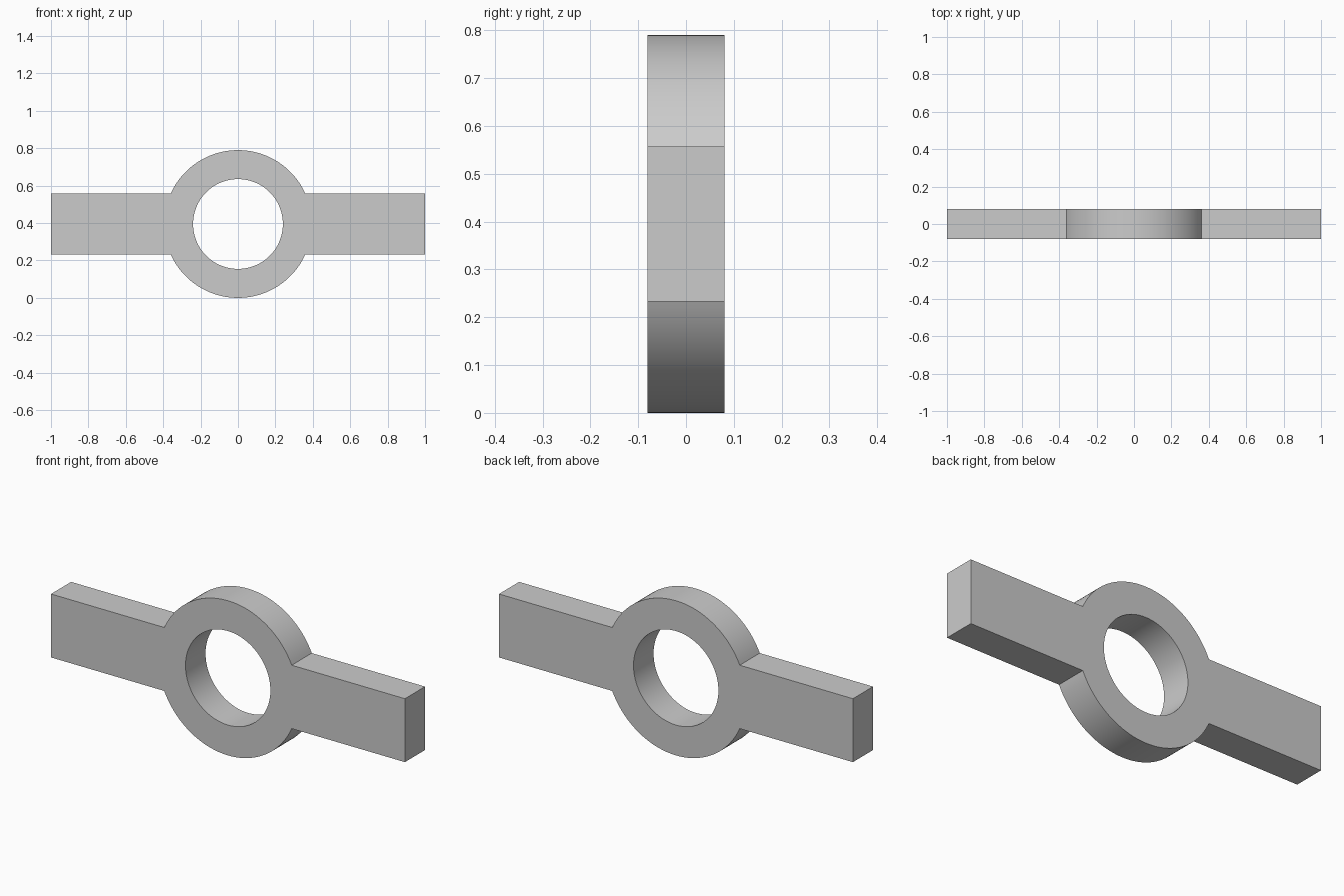
import bpy, bmesh, math
from mathutils import Vector

if "Cube" in bpy.data.objects:
    bpy.data.objects.remove(bpy.data.objects["Cube"], do_unlink=True)

RING_R, HOLE_R = 0.395, 0.24
ARM_LENGTH, ARM_HALF_HEIGHT = 1.0, 0.162
HALF_DEPTH = 0.081
STEPS = 64


def arc(radius, start, end, steps):
    """Points along an arc in the upright plane, around the ring centre."""
    angles = [start + (end - start) * i / steps for i in range(steps + 1)]
    return [(radius * math.cos(a), radius * math.sin(a)) for a in angles]


def add_loop(bm, points):
    verts = [bm.verts.new((x, -HALF_DEPTH, z + RING_R)) for x, z in points]
    return [bm.edges.new((v, verts[i - 1])) for i, v in enumerate(verts)]


# Outline: ring arcs joined by the two square-ended arms
join = math.asin(ARM_HALF_HEIGHT / RING_R)
upper = arc(RING_R, join, math.pi - join, STEPS)
half = [(ARM_LENGTH, ARM_HALF_HEIGHT)] + upper + [(-ARM_LENGTH, ARM_HALF_HEIGHT)]
outline = half + [(-x, -z) for x, z in half]
hole = arc(HOLE_R, 0, math.tau, 2 * STEPS)[:-1]

# Fill the flat profile and give it depth
bm = bmesh.new()
edges = add_loop(bm, outline) + add_loop(bm, hole)
bmesh.ops.triangle_fill(bm, edges=edges, use_beauty=True)
extruded = bmesh.ops.extrude_face_region(bm, geom=bm.faces[:], use_keep_orig=True)
moved = [g for g in extruded["geom"] if isinstance(g, bmesh.types.BMVert)]
bmesh.ops.translate(bm, verts=moved, vec=Vector((0, 2 * HALF_DEPTH, 0)))
bmesh.ops.recalc_face_normals(bm, faces=bm.faces[:])
mesh = bpy.data.meshes.new("ring_with_arms")
bm.to_mesh(mesh)
bm.free()

body = bpy.data.objects.new("ring_with_arms", mesh)
bpy.context.collection.objects.link(body)

# Plain grey material
grey = bpy.data.materials.new("light grey")
grey.use_nodes = True
color = (0.6, 0.6, 0.6, 1)
grey.diffuse_color = color
grey.node_tree.nodes["Principled BSDF"].inputs["Base Color"].default_value = color
mesh.materials.append(grey)

# Smooth the round walls, keep the rims crisp
bpy.ops.object.select_all(action="DESELECT")
body.select_set(True)
bpy.context.view_layer.objects.active = body
bpy.ops.object.shade_smooth_by_angle(angle=math.radians(30))
